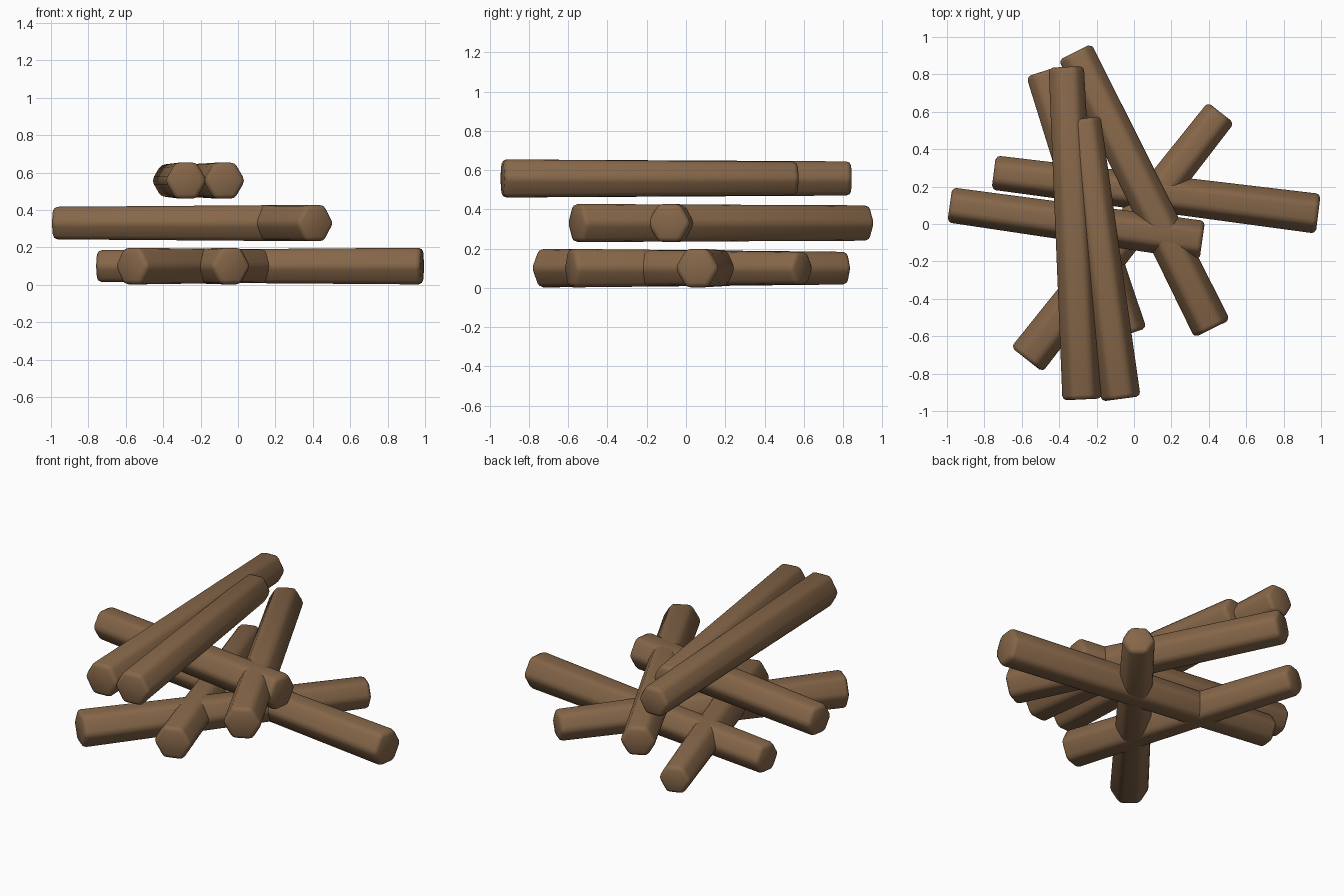
import bpy
import bmesh
from math import cos, sin, pi
from mathutils import Vector

cube = bpy.data.objects.get("Cube")
if cube:
    bpy.data.objects.remove(cube, do_unlink=True)

# Bark material
bark = bpy.data.materials.new("brown_bark")
bark.use_nodes = True
colour = (0.24, 0.135, 0.067, 1)
bark.diffuse_color = colour
bark.node_tree.nodes["Principled BSDF"].inputs["Base Color"].default_value = colour
bark.node_tree.nodes["Principled BSDF"].inputs["Roughness"].default_value = 0.9


def log(name, thick_end, thin_end, z, thick, thin):
    """Tapered six-sided log lying flat; thick and thin are half heights."""
    a, b = Vector((*thick_end, z)), Vector((*thin_end, z))
    up = Vector((0, 0, 1))
    side = (b - a).normalized().cross(up)
    bm = bmesh.new()
    rings = []
    for centre, half in ((a, thick), (b, thin)):
        r = half / cos(pi / 6)
        rings.append([bm.verts.new(centre + side * r * cos(i * pi / 3) + up * r * sin(i * pi / 3))
                      for i in range(6)])
    for i in range(6):
        j = (i + 1) % 6
        bm.faces.new((rings[0][i], rings[0][j], rings[1][j], rings[1][i]))
    for ring in rings:
        bm.faces.new(ring)
    bmesh.ops.recalc_face_normals(bm, faces=bm.faces)
    # Rounded edges and ends
    bmesh.ops.bevel(bm, geom=bm.edges[:], offset=0.024, segments=2,
                    profile=0.5, affect='EDGES', clamp_overlap=True)
    for f in bm.faces:
        f.smooth = True
    mesh = bpy.data.meshes.new(name)
    bm.to_mesh(mesh)
    bm.free()
    mesh.materials.append(bark)
    bpy.context.collection.objects.link(bpy.data.objects.new(name, mesh))


# Bottom layer
low = 0.1
log("bottom_log_cross", (0.985, 0.055), (-0.75, 0.275), low, 0.098, 0.085)
log("bottom_log_diagonal", (-0.573, -0.725), (0.465, 0.595), low, 0.098, 0.083)
log("bottom_log_lengthwise", (-0.035, -0.59), (-0.49, 0.815), low, 0.098, 0.083)

# Middle layer
mid = 0.33
log("middle_log_cross", (0.365, -0.088), (-0.985, 0.102), mid, 0.097, 0.087)
log("middle_log_diagonal", (0.418, -0.56), (-0.315, 0.92), mid, 0.097, 0.09)

# Top layer
top = 0.557
log("top_log_right", (-0.277, -0.938), (-0.362, 0.84), top, 0.097, 0.087)
log("top_log_left", (-0.07, -0.935), (-0.27, 0.565), top, 0.097, 0.085)
